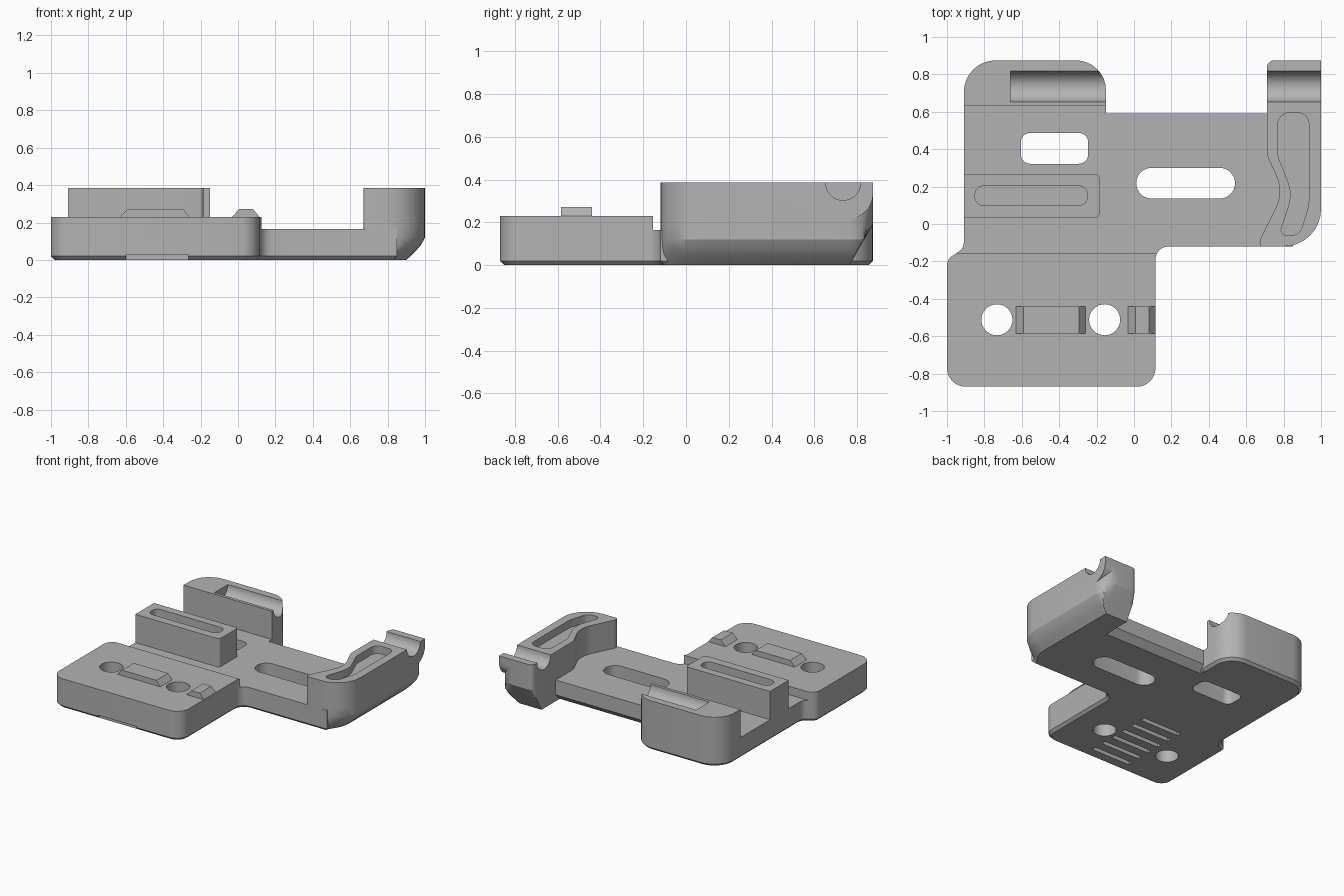
import bpy, bmesh, math
from mathutils import Vector

if "Cube" in bpy.data.objects:
    bpy.data.objects.remove(bpy.data.objects["Cube"], do_unlink=True)

grey = bpy.data.materials.new("matte_grey")
grey.use_nodes = True
grey.diffuse_color = (0.45, 0.45, 0.45, 1)
grey.node_tree.nodes["Principled BSDF"].inputs["Base Color"].default_value = (0.45, 0.45, 0.45, 1)

PLATE, DECK, TOP = 0.165, 0.23, 0.385


def fillet(corners, steps=8):
    """Round the (x, y, radius) corners of a closed outline."""
    out = []
    n = len(corners)
    for i, (x, y, r) in enumerate(corners):
        p = Vector((x, y))
        if not r:
            out.append(p)
            continue
        a = (Vector(corners[i - 1][:2]) - p).normalized()
        b = (Vector(corners[(i + 1) % n][:2]) - p).normalized()
        half = a.angle(b) / 2
        centre = p + (a + b).normalized() * (r / math.sin(half))
        start = p + a * (r / math.tan(half)) - centre
        end = p + b * (r / math.tan(half)) - centre
        sweep = start.angle_signed(end)
        for k in range(steps + 1):
            t = -sweep * k / steps
            out.append(centre + Vector((start.x * math.cos(t) - start.y * math.sin(t),
                                        start.x * math.sin(t) + start.y * math.cos(t))))
    return out


def loft(name, rings, bevel=0):
    """Skin equal rings of points into a closed solid."""
    bm = bmesh.new()
    loops = [[bm.verts.new(p) for p in ring] for ring in rings]
    n = len(loops[0])
    for low, high in zip(loops, loops[1:]):
        for i in range(n):
            j = (i + 1) % n
            bm.faces.new((low[i], low[j], high[j], high[i]))
    bm.faces.new(loops[0][::-1])
    bm.faces.new(loops[-1])
    bmesh.ops.recalc_face_normals(bm, faces=bm.faces)
    if bevel:
        base = set(loops[0])
        edges = [e for e in bm.edges if base.issuperset(e.verts)]
        bmesh.ops.bevel(bm, geom=edges, offset=bevel, segments=1, affect='EDGES')
    mesh = bpy.data.meshes.new(name)
    bm.to_mesh(mesh)
    bm.free()
    mesh.materials.append(grey)
    ob = bpy.data.objects.new(name, mesh)
    bpy.context.collection.objects.link(ob)
    return ob


def prism(name, outline, z0, z1, bevel=0):
    return loft(name, [[(x, y, z) for x, y in outline] for z in (z0, z1)], bevel)


def box(name, x0, x1, y0, y1, z0, z1, r=0):
    return prism(name, fillet([(x0, y0, r), (x1, y0, r), (x1, y1, r), (x0, y1, r)]), z0, z1)


def along_x(name, profile, x0, x1):
    return loft(name, [[(x, y, z) for y, z in profile] for x in (x0, x1)])


def circle(cx, cy, r, n=40):
    return [(cx + r * math.cos(math.tau * i / n), cy + r * math.sin(math.tau * i / n)) for i in range(n)]


def combine(target, tool, mode):
    """Apply a boolean and discard the tool."""
    mod = target.modifiers.new("cut", 'BOOLEAN')
    mod.operation, mod.solver, mod.object = mode, 'EXACT', tool
    bpy.context.view_layer.objects.active = target
    bpy.ops.object.modifier_apply(modifier=mod.name)
    bpy.data.objects.remove(tool, do_unlink=True)


def cut(target, tool):
    combine(target, tool, 'DIFFERENCE')


def add(target, tool):
    combine(target, tool, 'UNION')


# Base plate with the thicker front deck
body = prism("bracket_body", fillet([
    (-1, -0.87, 0.1), (0.115, -0.87, 0.1), (0.115, -0.12, 0.07), (0.85, -0.12, 0),
    (0.85, 0.59, 0), (-0.91, 0.59, 0), (-0.91, -0.13, 0.06), (-1, -0.19, 0.06)]), 0, DECK, 0.02)
cut(body, box("plate_step", -1.2, 1.2, -0.155, 1, PLATE, 1))
cut(body, along_x("rear_chamfer", [(0.54, -0.001), (0.6, -0.001), (0.6, 0.06)], -0.16, 1.1))

# Rear clamp block
rear = prism("rear_block", fillet([
    (-0.91, 0.45, 0), (-0.15, 0.45, 0), (-0.15, 0.875, 0.16), (-0.91, 0.875, 0.17)]), 0, TOP, 0.02)
cut(rear, box("rear_step", -1.2, 0, 0.3, 0.63, PLATE, 1))
cut(rear, along_x("rear_groove", circle(0.735, TOP, 0.082), -0.66, 0))
add(body, rear)

# Middle rib with a shallow pocket
rib = prism("middle_rib", fillet([
    (-0.91, 0.035, 0), (-0.185, 0.035, 0.02), (-0.185, 0.265, 0.02), (-0.91, 0.265, 0)]), 0.1, TOP)
cut(rib, box("rib_pocket", -0.85, -0.25, 0.1, 0.203, TOP - 0.06, 1, 0.045))
add(body, rib)

# Side arm: wavy inner wall, rounded lower edge, undercut rear end
arm_outline = fillet([
    (0.71, 0.875, 0.04), (1, 0.875, 0.11), (1, -0.12, 0.2), (0.67, -0.12, 0.015),
    (0.675, -0.08, 0.02), (0.8, 0.17, 0.2), (0.71, 0.37, 0.12)])
rings = []
for z in (0, 0.02, 0.045, 0.08, 0.12, 0.19, TOP):
    tuck = 0.1 * max(0, 1 - z / 0.12) ** 1.4
    ring = []
    for x, y in arm_outline:
        side = min(1, max(0, (x - 0.75) / 0.2))
        front = max(0, 0.02 - z) if y < -0.1 else 0
        ring.append((x - tuck * side, min(y, 0.765 + 0.11 * z / 0.19) + front, z))
    rings.append(ring)
arm = loft("side_arm", rings)
add(arm, along_x("arm_lug", [(0.875, TOP), (0.635, TOP)] + [
    (0.755 - 0.12 * math.cos(math.pi * i / 20), 0.335 - 0.12 * math.sin(math.pi * i / 20))
    for i in range(21)], 0.85, 1))
cut(arm, along_x("arm_groove", circle(0.735, TOP, 0.082), 0.6, 1.1))
cut(arm, prism("arm_pocket", fillet([
    (0.77, 0.595, 0.06), (0.935, 0.595, 0.06), (0.935, 0.1, 0.25), (0.885, -0.06, 0.06),
    (0.775, -0.06, 0.03), (0.85, 0.16, 0.2), (0.77, 0.36, 0.1)]), TOP - 0.06, 1))
add(body, arm)

# Through slots and screw holes
cut(body, box("square_slot", -0.605, -0.245, 0.322, 0.487, -1, 1, 0.05))
cut(body, box("long_slot", 0.012, 0.54, 0.136, 0.3, -1, 1, 0.0815))
for x in (-0.733, -0.157):
    cut(body, prism("screw_hole", circle(x, -0.512, 0.083), -1, 1))

# Row of grooves under the deck
for i in range(7):
    y = -0.22 - 0.108 * i
    cut(body, box("under_groove", -0.6, -0.265, y - 0.018, y + 0.018, -0.1, 0.028))

# Locating ridges on the deck
ridges = []
for x0, x1 in ((-0.63, -0.26), (-0.033, 0.115)):
    profile = [(x0, DECK - 0.01), (x0, DECK), (x0 + 0.04, 0.272),
               (x1 - 0.035, 0.272), (x1, DECK), (x1, DECK - 0.01)]
    ridges.append(loft("deck_ridge", [[(x, y, z) for x, z in profile] for y in (-0.585, -0.44)]))

# Smooth the rounds, keep the edges crisp
bpy.ops.object.select_all(action='DESELECT')
for ob in [body] + ridges:
    ob.select_set(True)
bpy.context.view_layer.objects.active = body
bpy.ops.object.shade_smooth_by_angle(angle=math.radians(25))
